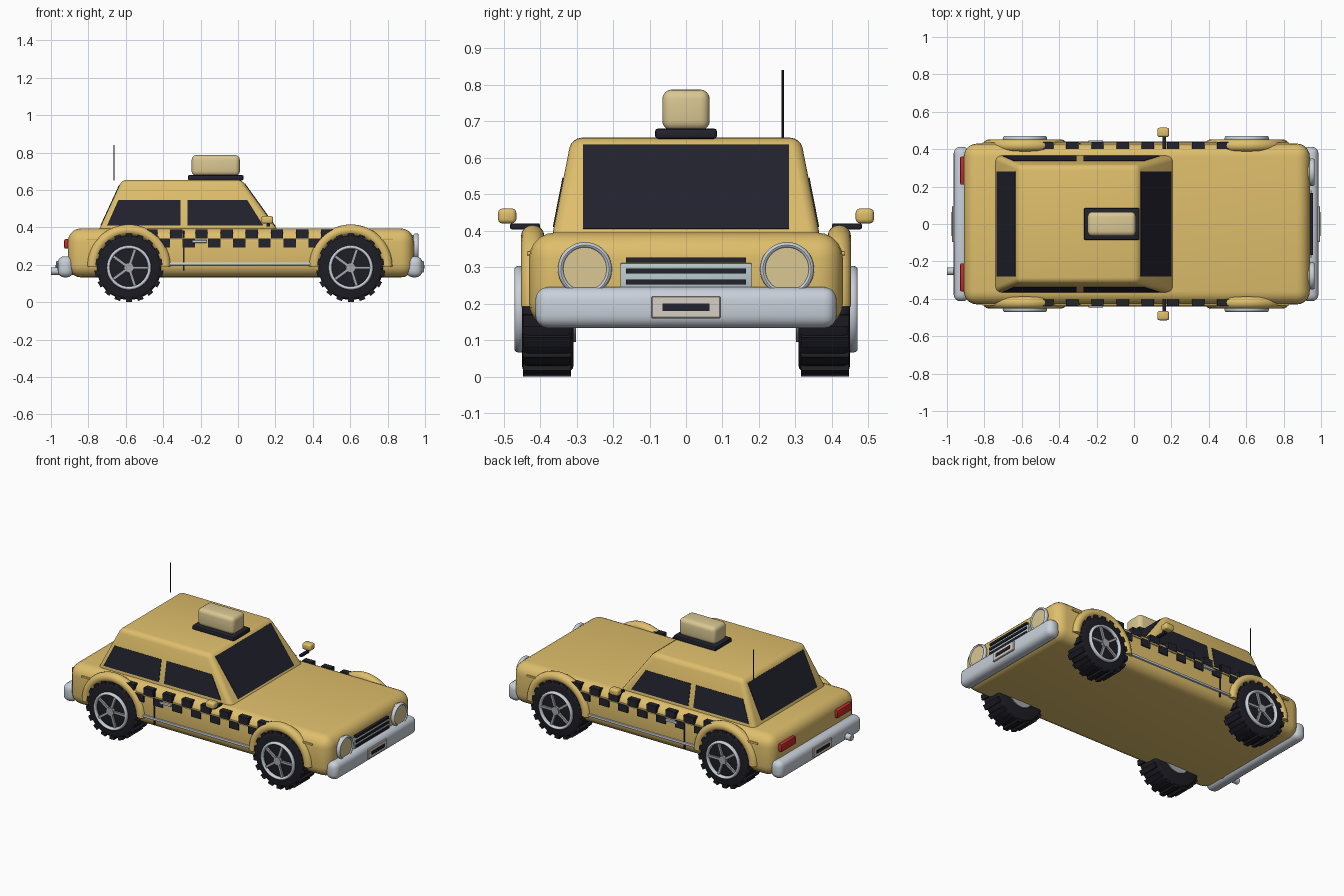
import bpy, bmesh, math
from mathutils import Matrix, Vector

if "Cube" in bpy.data.objects:
    bpy.data.objects.remove(bpy.data.objects["Cube"])


def mat(name, r, g, b):
    m = bpy.data.materials.new(name)
    m.diffuse_color = (r, g, b, 1)
    m.use_nodes = True
    m.node_tree.nodes["Principled BSDF"].inputs["Base Color"].default_value = m.diffuse_color
    return m


YELLOW = mat("taxi yellow", 0.74, 0.52, 0.15)
CREAM = mat("lamp cream", 0.70, 0.57, 0.29)
DARK = mat("glass black", 0.016, 0.016, 0.027)
RUBBER = mat("tyre black", 0.012, 0.012, 0.018)
CHROME = mat("chrome", 0.58, 0.63, 0.70)
STEEL = mat("wheel steel", 0.38, 0.39, 0.41)
GRILLE = mat("grille silver", 0.50, 0.60, 0.63)
PLATE = mat("plate white", 0.68, 0.62, 0.56)
RED = mat("tail red", 0.55, 0.025, 0.025)


def finish(name, bm, m):
    bmesh.ops.recalc_face_normals(bm, faces=bm.faces)
    me = bpy.data.meshes.new(name)
    bm.to_mesh(me)
    bm.free()
    me.materials.append(m)
    for p in me.polygons:
        p.use_smooth = True
    me.set_sharp_from_angle(angle=math.radians(35))
    ob = bpy.data.objects.new(name, me)
    bpy.context.collection.objects.link(ob)
    return ob


def bevel(bm, w, seg):
    bmesh.ops.bevel(bm, geom=bm.edges[:], offset=w, segments=seg, profile=0.5,
                    affect='EDGES', clamp_overlap=True)


def box(name, lo, hi, m, w=0.0, seg=3):
    lo, hi = Vector(lo), Vector(hi)
    bm = bmesh.new()
    bmesh.ops.create_cube(bm, size=1, matrix=Matrix.Translation((lo + hi) / 2) @ Matrix.Diagonal((hi - lo).to_4d()))
    if w:
        bevel(bm, w, seg)
    return finish(name, bm, m)


def sbox(name, s, lo, hi, m, w=0.0, seg=3):
    """Box on one side: y values are mirrored when s is -1."""
    ys = sorted((s * lo[1], s * hi[1]))
    return box(name, (lo[0], ys[0], lo[2]), (hi[0], ys[1], hi[2]), m, w, seg)


def add_cyl(bm, c, r, depth, axis, n=40, r2=None):
    rot = Matrix.Rotation(math.pi / 2, 4, 'Y' if axis == 'X' else 'X') if axis != 'Z' else Matrix()
    return bmesh.ops.create_cone(bm, cap_ends=True, segments=n, radius1=r, radius2=r if r2 is None else r2,
                                 depth=depth, matrix=Matrix.Translation(c) @ rot)


def cyl(name, c, r, depth, axis, m, n=40):
    bm = bmesh.new()
    add_cyl(bm, c, r, depth, axis, n)
    return finish(name, bm, m)


def ring(name, c, axis, major, rad, wid, m, angle=2 * math.pi, steps=48):
    """Elliptical tube swept round an axis; starts at +x for a y axis."""
    bm = bmesh.new()
    ax = Vector((1, 0, 0)) if axis == 'X' else Vector((0, 1, 0))
    out = Vector((0, 1, 0)) if axis == 'X' else Vector((1, 0, 0))
    c = Vector(c)
    vs = [bm.verts.new(c + out * (major + rad * math.cos(t)) + ax * wid * math.sin(t))
          for t in (i * math.tau / 16 for i in range(16))]
    f = bm.faces.new(vs)
    full = angle > 6.28
    geom = f.edges[:] + vs if full else [f] + f.edges[:] + vs
    if full:
        bm.faces.remove(f)
        geom = bm.edges[:]
    bmesh.ops.spin(bm, geom=geom, cent=c, axis=ax, angle=-angle, steps=steps, use_duplicate=False)
    bmesh.ops.remove_doubles(bm, verts=bm.verts, dist=1e-5)
    return finish(name, bm, m)


def panel(name, pts, m, outward, t=0.006):
    """Thin plate on a sloped surface."""
    bm = bmesh.new()
    pts = [Vector(p) for p in pts]
    n = (pts[1] - pts[0]).cross(pts[2] - pts[0]).normalized()
    if n.dot(Vector(outward)) < 0:
        n = -n
    a = [bm.verts.new(p - n * t / 2) for p in pts]
    b = [bm.verts.new(p + n * t / 2) for p in pts]
    bm.faces.new(a)
    bm.faces.new(b)
    for i in range(len(pts)):
        j = (i + 1) % len(pts)
        bm.faces.new((a[i], a[j], b[j], b[i]))
    return finish(name, bm, m)


# Body and cabin
box("body", (-0.91, -0.43, 0.133), (0.94, 0.43, 0.395), YELLOW, 0.07, 5)
Z0, Z1 = 0.36, 0.655


def cabin_x(z, front):
    k = (z - 0.39) / 0.265
    return 0.21 - 0.19 * k if front else -0.742 + 0.122 * k


def cabin_y(z):
    return 0.366 - 0.052 * (z - 0.39) / 0.265


bm = bmesh.new()
bmesh.ops.create_cube(bm, size=2)
for v in bm.verts:
    z = Z1 if v.co.z > 0 else Z0
    v.co = (cabin_x(z, v.co.x > 0), math.copysign(cabin_y(z), v.co.y), z)
bevel(bm, 0.028, 4)
finish("cabin", bm, YELLOW)

# Windows
for name, front, lo, hi in (("windscreen", True, 0.405, 0.635), ("rear_window", False, 0.41, 0.625)):
    xl, xh = cabin_x(lo, front), cabin_x(hi, front)
    panel(name, [(xl, -0.282, lo), (xl, 0.282, lo), (xh, 0.282, hi), (xh, -0.282, hi)],
          DARK, (1 if front else -1, 0, 0))
for s in (-1, 1):
    lo, hi = 0.41, 0.545
    for name, a, b, c, d in (("rear_side_window", -0.70, -0.307, -0.307, -0.64),
                             ("front_side_window", -0.27, 0.135, 0.05, -0.27)):
        panel(name, [(a, s * cabin_y(lo), lo), (b, s * cabin_y(lo), lo),
                     (c, s * cabin_y(hi), hi), (d, s * cabin_y(hi), hi)], DARK, (0, s, 0))

# Side trim, checks, doors and mirrors
for s in (-1, 1):
    sbox("side_moulding", s, (-0.81, 0.425, 0.332), (0.83, 0.436, 0.344), YELLOW, 0.003, 2)
    sbox("sill_trim", s, (-0.42, 0.42, 0.197), (0.43, 0.44, 0.213), CHROME, 0.005, 2)
    sbox("door_gap", s, (-0.295, 0.425, 0.17), (-0.287, 0.434, 0.385), DARK)
    sbox("door_handle", s, (-0.245, 0.425, 0.318), (-0.165, 0.446, 0.332), CHROME, 0.004, 2)
    for k in range(-1, 15):
        x = -0.43 + 0.0673 * k
        z = 0.293 if k % 2 == 0 else 0.341
        sbox("check_square", s, (x, 0.43 if k % 2 == 0 else 0.40, z), (x + 0.066, 0.438, z + 0.047), DARK)
    sbox("mirror_arm", s, (0.152, 0.40, 0.404), (0.172, 0.482, 0.42), DARK, 0.004, 2)
    sbox("mirror", s, (0.125, 0.465, 0.42), (0.188, 0.515, 0.461), YELLOW, 0.012, 3)

# Wheels and arches
WZ = 0.185
for wx in (-0.583, 0.603):
    for s in (-1, 1):
        ring("wheel_arch", (wx, s * 0.42, 0.192), 'Y', 0.194, 0.03, 0.032, YELLOW, math.pi, 32)
        bm = bmesh.new()
        add_cyl(bm, (wx, s * 0.379, WZ), 0.172, 0.142, 'Y', 48)
        rim = [e for e in bm.edges if e.calc_face_angle(0) > 1]
        bmesh.ops.bevel(bm, geom=rim, offset=0.018, segments=3, profile=0.5, affect='EDGES')
        for i in range(18):
            m = (Matrix.Translation((wx, s * 0.381, WZ)) @ Matrix.Rotation(math.tau * (i + 0.5) / 18 + math.pi / 18, 4, 'Y')
                 @ Matrix.Translation((0, 0, 0.170)) @ Matrix.Diagonal((0.032, 0.132, 0.028, 1)))
            bmesh.ops.create_cube(bm, size=1, matrix=m)
        finish("tyre", bm, RUBBER)
        ring("wheel_rim", (wx, s * 0.456, WZ), 'Y', 0.11, 0.009, 0.014, CHROME)
        cyl("inner_hub", (wx, s * 0.32, WZ), 0.09, 0.036, 'Y', STEEL)
        bm = bmesh.new()
        add_cyl(bm, (wx, s * 0.452, WZ), 0.026, 0.03, 'Y', 24)
        for i in range(5):
            m = (Matrix.Translation((wx, s * 0.452, WZ)) @ Matrix.Rotation(math.tau * i / 5, 4, 'Y')
                 @ Matrix.Translation((0.06, 0, 0)) @ Matrix.Diagonal((0.1, 0.02, 0.015, 1)))
            bmesh.ops.create_cube(bm, size=1, matrix=m)
        finish("wheel_spokes", bm, STEEL)

# Front end
for s in (-1, 1):
    cyl("headlight", (0.935, s * 0.277, 0.295), 0.066, 0.048, 'X', CREAM)
    ring("headlight_ring", (0.952, s * 0.277, 0.295), 'X', 0.066, 0.008, 0.013, CHROME)
    sbox("tail_light", s, (-0.93, 0.21, 0.287), (-0.89, 0.36, 0.337), RED, 0.008, 2)
box("grille", (0.91, -0.18, 0.235), (0.95, 0.18, 0.312), GRILLE, 0.004, 2)
for z in (0.32, 0.29, 0.26):
    box("grille_slat", (0.90, -0.165, z - 0.007), (0.957, 0.165, z + 0.007), DARK)

# Bumpers and plates
box("front_bumper", (0.90, -0.413, 0.133), (0.986, 0.413, 0.246), CHROME, 0.036, 4)
box("rear_bumper", (-0.964, -0.413, 0.133), (-0.88, 0.413, 0.246), CHROME, 0.036, 4)
for name, d, x in (("front", 1, 0.982), ("rear", -1, -0.96)):
    def span(a, b):
        return sorted((x + d * a, x + d * b))
    a, b = span(-0.01, 0.012)
    box(name + "_plate", (a, -0.095, 0.16), (b, 0.095, 0.221), PLATE, 0.003, 1)
    a, b = span(0.008, 0.016)
    box(name + "_plate_bar", (a, -0.065, 0.18), (b, 0.065, 0.2), DARK)

# Exhaust, aerial and roof sign
cyl("exhaust", (-0.93, -0.253, 0.167), 0.02, 0.14, 'X', CHROME, 24)
cyl("aerial", (-0.663, 0.265, 0.745), 0.003, 0.19, 'Z', DARK, 10)
box("sign_base", (-0.268, -0.085, 0.652), (0.03, 0.085, 0.68), DARK, 0.008, 2)
box("roof_sign", (-0.248, -0.065, 0.675), (0.01, 0.065, 0.787), CREAM, 0.026, 4)
